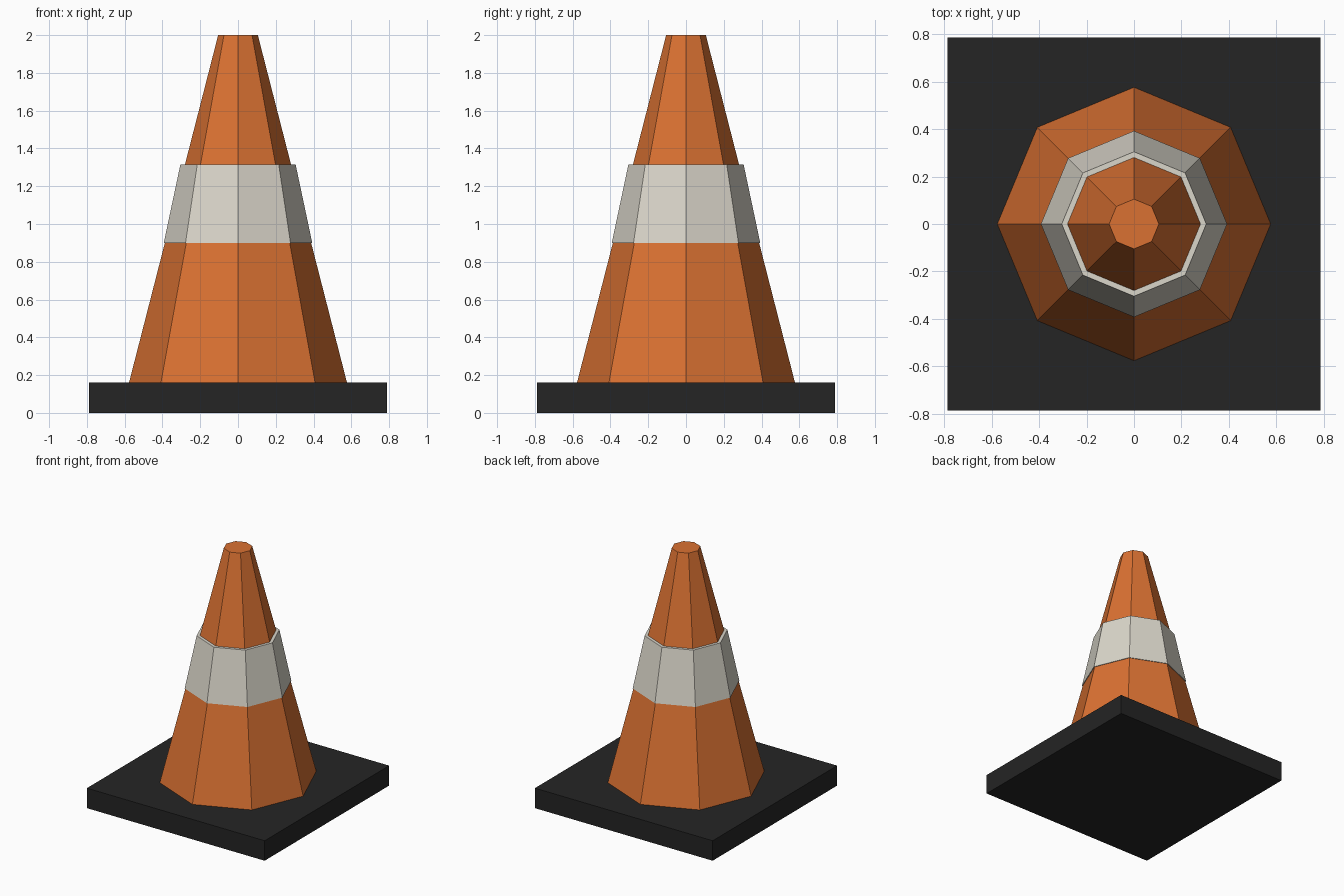
import bpy
import bmesh
from math import cos, sin, tau

SIDES = 8

cube = bpy.data.objects.get("Cube")
if cube:
    bpy.data.objects.remove(cube, do_unlink=True)


def make_material(name, rgb):
    mat = bpy.data.materials.new(name)
    mat.use_nodes = True
    color = (*rgb, 1.0)
    mat.diffuse_color = color
    mat.node_tree.nodes["Principled BSDF"].inputs["Base Color"].default_value = color
    return mat


def add_object(name, bm, mat):
    bmesh.ops.recalc_face_normals(bm, faces=bm.faces)
    mesh = bpy.data.meshes.new(name)
    bm.to_mesh(mesh)
    bm.free()
    mesh.materials.append(mat)
    obj = bpy.data.objects.new(name, mesh)
    bpy.context.collection.objects.link(obj)
    return obj


def lathe(name, profile, mat, closed=False):
    """Turn (radius, height) points into a faceted solid; open profiles get caps."""
    bm = bmesh.new()
    rings = [[bm.verts.new((r * cos(tau * i / SIDES), r * sin(tau * i / SIDES), z))
              for i in range(SIDES)] for r, z in profile]
    pairs = list(zip(rings, rings[1:]))
    if closed:
        pairs.append((rings[-1], rings[0]))
    else:
        bm.faces.new(rings[0])
        bm.faces.new(rings[-1])
    for low, high in pairs:
        for i in range(SIDES):
            j = (i + 1) % SIDES
            bm.faces.new((low[i], low[j], high[j], high[i]))
    return add_object(name, bm, mat)


orange = make_material("cone orange", (0.70, 0.165, 0.032))
white = make_material("band off white", (0.70, 0.67, 0.59))
black = make_material("base black", (0.018, 0.018, 0.018))

# Square base slab
bm = bmesh.new()
bmesh.ops.create_cube(bm, size=1)
bmesh.ops.scale(bm, vec=(1.575, 1.575, 0.16), verts=bm.verts)
bmesh.ops.translate(bm, vec=(0, 0, 0.08), verts=bm.verts)
add_object("base", bm, black)

# Eight-sided tapered body
lathe("cone_body", [(0.577, 0.16), (0.105, 2.0)], orange)

# Reflective sleeve, flush at the bottom and standing proud at the top
lathe("reflective_band", [(0.393, 0.90), (0.305, 1.315), (0.275, 1.315), (0.38, 0.90)],
      white, closed=True)
